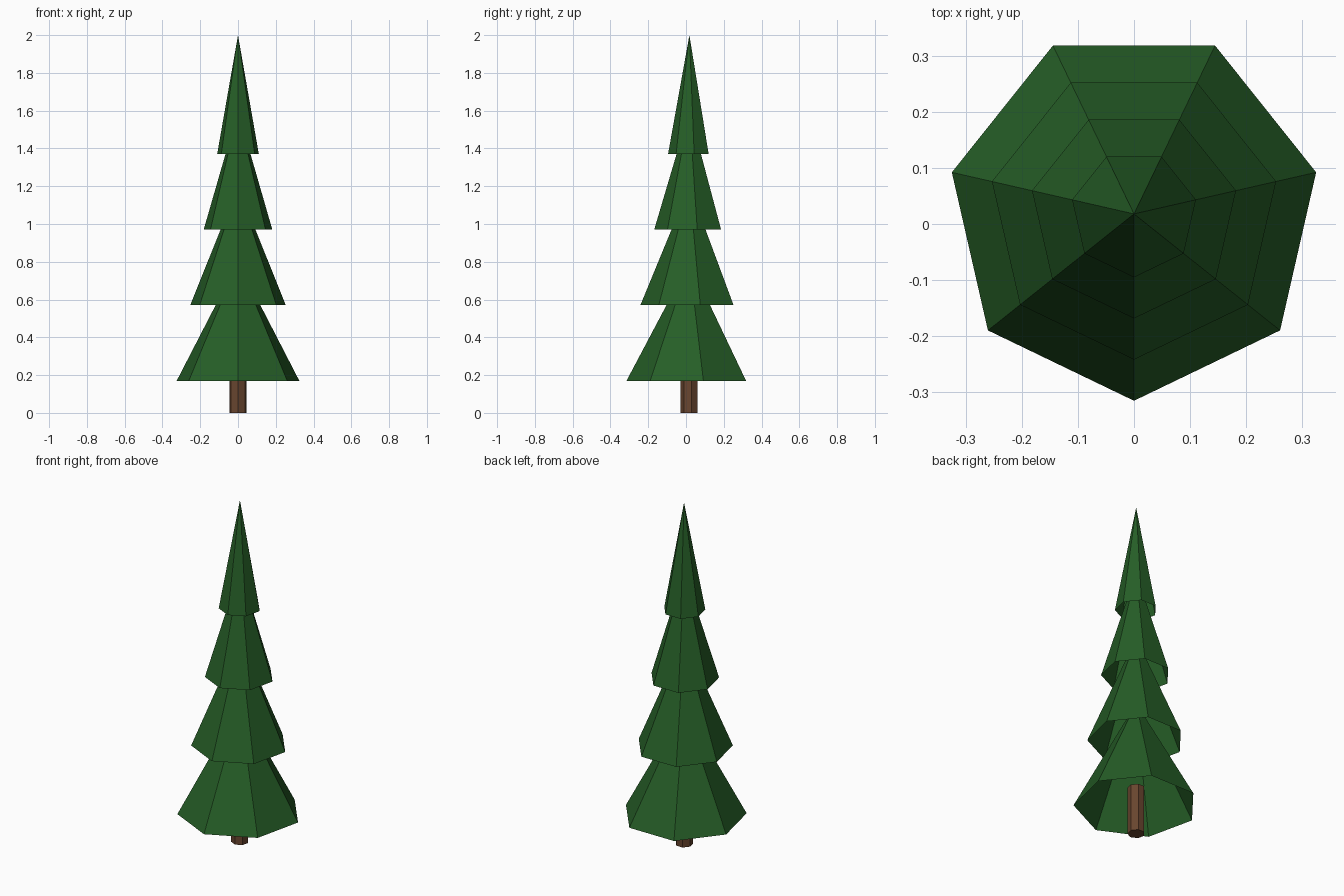
import bpy
import bmesh
from math import sin, cos, tau

SIDES = 7
CENTRE_Y = 0.018

if "Cube" in bpy.data.objects:
    bpy.data.objects.remove(bpy.data.objects["Cube"], do_unlink=True)


def make_material(name, colour):
    mat = bpy.data.materials.new(name)
    mat.use_nodes = True
    mat.diffuse_color = colour
    mat.node_tree.nodes["Principled BSDF"].inputs["Base Color"].default_value = colour
    return mat


def add_object(name, bm, mat):
    bmesh.ops.recalc_face_normals(bm, faces=bm.faces)
    mesh = bpy.data.meshes.new(name)
    bm.to_mesh(mesh)
    bm.free()
    mesh.materials.append(mat)
    obj = bpy.data.objects.new(name, mesh)
    obj.location.y = CENTRE_Y
    bpy.context.collection.objects.link(obj)


def ring(bm, radius, z):
    # One corner points to the front
    angles = [tau * i / SIDES for i in range(SIDES)]
    return [bm.verts.new((radius * sin(a), -radius * cos(a), z)) for a in angles]


def branch_tier(name, radius, z, height, mat):
    # Hollow cone, open underneath
    bm = bmesh.new()
    rim = ring(bm, radius, z)
    tip = bm.verts.new((0, 0, z + height))
    for i in range(SIDES):
        bm.faces.new((rim[i], rim[(i + 1) % SIDES], tip))
    add_object(name, bm, mat)


def trunk(radius, height, mat):
    bm = bmesh.new()
    low, high = ring(bm, radius, 0), ring(bm, radius, height)
    for i in range(SIDES):
        j = (i + 1) % SIDES
        bm.faces.new((low[i], low[j], high[j], high[i]))
    bm.faces.new(low)
    bm.faces.new(high)
    add_object("trunk", bm, mat)


green = make_material("needle green", (0.019, 0.112, 0.020, 1))
brown = make_material("bark brown", (0.14, 0.06, 0.028, 1))

trunk(0.047, 0.28, brown)

# Four equally tall tiers, narrowing upwards
for n in range(4):
    branch_tier(f"branch_tier_{n + 1}", 0.333 - 0.0733 * n, 0.17 + 0.4 * n, 0.63, green)
